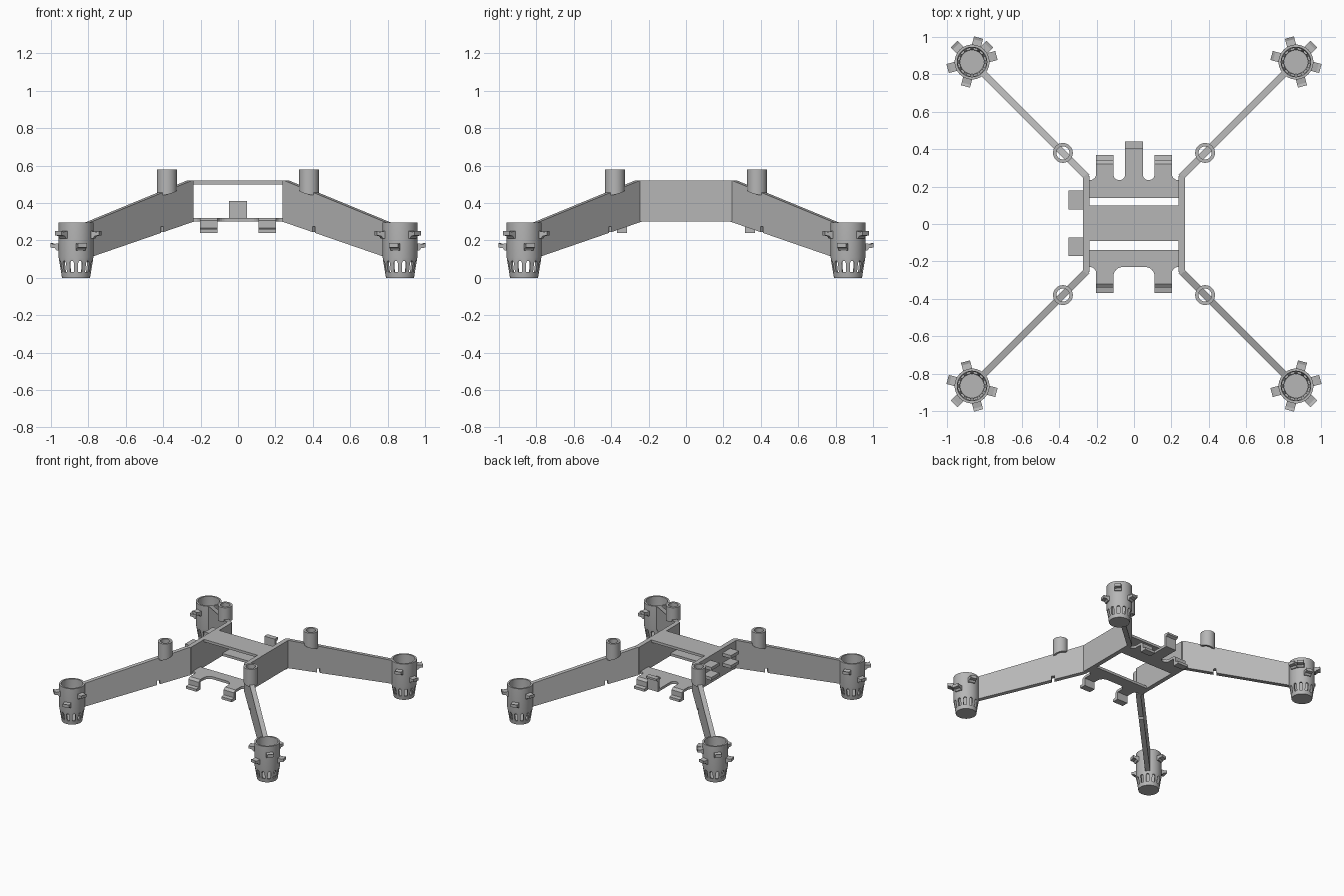
import bpy, bmesh
from math import sin, cos, pi, radians, sqrt
from mathutils import Vector

old = bpy.data.objects.get("Cube")
if old:
    bpy.data.objects.remove(old)

GREY = (0.47, 0.47, 0.47, 1)
mat = bpy.data.materials.new("plain grey")
mat.use_nodes = True
mat.diffuse_color = GREY
mat.node_tree.nodes["Principled BSDF"].inputs["Base Color"].default_value = GREY


def finish(name, bm, smooth=False):
    bmesh.ops.recalc_face_normals(bm, faces=bm.faces)
    mesh = bpy.data.meshes.new(name)
    bm.to_mesh(mesh)
    bm.free()
    mesh.materials.append(mat)
    ob = bpy.data.objects.new(name, mesh)
    bpy.context.collection.objects.link(ob)
    if smooth:
        bpy.ops.object.select_all(action='DESELECT')
        ob.select_set(True)
        bpy.context.view_layer.objects.active = ob
        bpy.ops.object.shade_smooth_by_angle(angle=radians(30))
    return ob


def add_prism(bm, pts, vec):
    face = bm.faces.new([bm.verts.new(p) for p in pts])
    ext = bmesh.ops.extrude_face_region(bm, geom=[face])
    verts = [g for g in ext["geom"] if isinstance(g, bmesh.types.BMVert)]
    bmesh.ops.translate(bm, verts=verts, vec=vec)


def box(name, x0, x1, y0, y1, z0, z1):
    bm = bmesh.new()
    add_prism(bm, [(x0, y0, z0), (x1, y0, z0), (x1, y1, z0), (x0, y1, z0)], (0, 0, z1 - z0))
    return finish(name, bm)


def radial(name, profile, angle, width, origin=(0, 0)):
    """Extrude an (outward, z) profile sideways, pointing along an angle."""
    out = Vector((cos(angle), sin(angle), 0))
    side = Vector((-sin(angle), cos(angle), 0))
    o = Vector((*origin, 0))
    bm = bmesh.new()
    add_prism(bm, [o + out * u - side * width / 2 + Vector((0, 0, z)) for u, z in profile], side * width)
    return finish(name, bm)


def lathe(name, profile, seg, shape=None):
    """Spin a closed (radius, z) profile about z."""
    bm = bmesh.new()
    rings = []
    for i in range(seg):
        a = 2 * pi * i / seg
        rings.append([bm.verts.new((r * cos(a), r * sin(a), z)) for r, z in profile])
    n = len(profile)
    for i in range(seg):
        a, b = rings[i], rings[(i + 1) % seg]
        for j in range(n):
            k = (j + 1) % n
            bm.faces.new((a[j], b[j], b[k], a[k]))
    bmesh.ops.remove_doubles(bm, verts=bm.verts, dist=1e-5)
    if shape:
        for v in bm.verts:
            shape(v)
    return finish(name, bm, True)


# Body: side walls, raised centre plate, two low strips
for s, side in ((1, "left"), (-1, "right")):
    box(side + "_wall", *sorted((s * 0.237, s * 0.272)), -0.257, 0.257, 0.30, 0.52)
box("top_plate", -0.24, 0.24, -0.09, 0.10, 0.50, 0.52)
box("front_strip", -0.24, 0.24, -0.23, -0.14, 0.30, 0.32)
box("back_strip", -0.24, 0.24, 0.14, 0.235, 0.30, 0.32)


def fillet(x, sx, y, sy, r):
    """Concave corner between a strip edge and a tab."""
    pts = [(x, y, 0.30)]
    for i in range(7):
        a = i / 6 * pi / 2
        pts.append((x + sx * r * (1 - sin(a)), y + sy * r * (1 - cos(a)), 0.30))
    bm = bmesh.new()
    add_prism(bm, pts, (0, 0, 0.02))
    finish("tab_fillet", bm)


# Hooked clips on both strips, and the upright clip at the back
hook = [(0.22, 0.30), (0.22, 0.32), (0.32, 0.32), (0.34, 0.305), (0.34, 0.265),
        (0.368, 0.26), (0.368, 0.24), (0.315, 0.24), (0.315, 0.30)]
upright = [(0.22, 0.30), (0.22, 0.32), (0.40, 0.32), (0.40, 0.41),
           (0.44, 0.41), (0.44, 0.395), (0.42, 0.385), (0.42, 0.30)]
for s in (1, -1):
    for sy, word in ((-1, "front"), (1, "back")):
        radial(word + "_clip", hook, sy * pi / 2, 0.092, (s * 0.156, 0))
        edge = 0.235 if sy > 0 else -0.23
        fillet(s * 0.11, -s, edge, sy, 0.03 if sy > 0 else 0.05)
        fillet(s * 0.202, s, edge, sy, 0.033)
    fillet(s * 0.047, s, 0.235, 1, 0.03)
radial("upright_clip", upright, pi / 2, 0.094)

# Side clips: pairs of lips on the right wall
for y in (0.128, -0.122):
    for z in (0.46, 0.38):
        radial("side_clip", [(0.26, z), (0.35, z), (0.35, z + 0.025), (0.26, z + 0.025)],
               pi, 0.1, (0, y))

# Shared motor cup, with arched slots cut around its tapered foot
cup = lathe("motor_cup", [(0, 0), (0.075, 0), (0.093, 0.11), (0.093, 0.295),
                          (0.079, 0.295), (0.079, 0.11), (0.064, 0.02), (0, 0.02)], 48)
bm = bmesh.new()
for i in range(12):
    a = radians(30 * i + 15)
    out, side = Vector((cos(a), sin(a), 0)), Vector((-sin(a), cos(a), 0))
    shape = [(-0.011, 0.03), (0.011, 0.03)]
    shape += [(0.011 * cos(t * pi / 6), 0.08 + 0.011 * sin(t * pi / 6)) for t in range(7)]
    add_prism(bm, [out * 0.05 + side * u + Vector((0, 0, z)) for u, z in shape], out * 0.07)
cutter = finish("slot_cutter", bm)
cutter.hide_render = True
mod = cup.modifiers.new("slots", 'BOOLEAN')
mod.operation = 'DIFFERENCE'
mod.solver = 'EXACT'
mod.object = cutter
bpy.context.view_layer.update()
cup_mesh = bpy.data.meshes.new_from_object(cup.evaluated_get(bpy.context.evaluated_depsgraph_get()))
bpy.data.objects.remove(cutter)
bpy.data.objects.remove(cup)


def arm_top(d):
    return 0.52 - 0.41 * (d - 0.26)


def arm_low(d):
    return 0.30 - 0.345 * (d - 0.25)


def post_foot(v):
    """Slant the post's lower end to follow the arm."""
    if v.co.z < 0.5:
        v.co.z = arm_top(0.38 + v.co.x / sqrt(2)) - 0.015


def tab(angle, z, origin):
    radial("cup_tab", [(0.085, z + 0.035), (0.12, z + 0.03), (0.135, z + 0.035), (0.135, z + 0.012),
                       (0.11, z + 0.008), (0.1, z - 0.005), (0.085, z - 0.005)],
           angle, 0.05, origin)


# Four diagonal arms, each with a post and a motor cup
arm = [(0.25, 0.30), (0.41, arm_low(0.41)), (0.41, 0.275), (0.425, 0.275),
       (0.425, arm_low(0.425)), (0.806, arm_low(0.806)), (0.806, 0.295),
       (0.26, 0.52), (0.25, 0.52)]
C = 0.866
for sx in (1, -1):
    for sy in (1, -1):
        name = ("back" if sy > 0 else "front") + ("_left" if sx > 0 else "_right")
        angle = Vector((1, 0)).angle_signed(Vector((sx, sy))) * -1
        radial(name + "_arm", [(d * sqrt(2), z) for d, z in arm], angle, 0.036)
        post = lathe(name + "_post", [(0.053, 0.44), (0.053, 0.58), (0.035, 0.58), (0.035, 0.44)],
                     32, post_foot)
        post.location = (sx * 0.38, sy * 0.38, 0)
        post.rotation_euler.z = angle
        motor = bpy.data.objects.new(name + "_motor_cup", cup_mesh)
        bpy.context.collection.objects.link(motor)
        motor.location = (sx * C, sy * C, 0)
        # tabs alternate between a high and a low level
        for k in (-2, -1, 0, 1, 2):
            tab(angle + k * pi / 3, 0.15 if k % 2 else 0.215, (sx * C, sy * C))
tab(pi / 4, 0.215, (-C, C))
